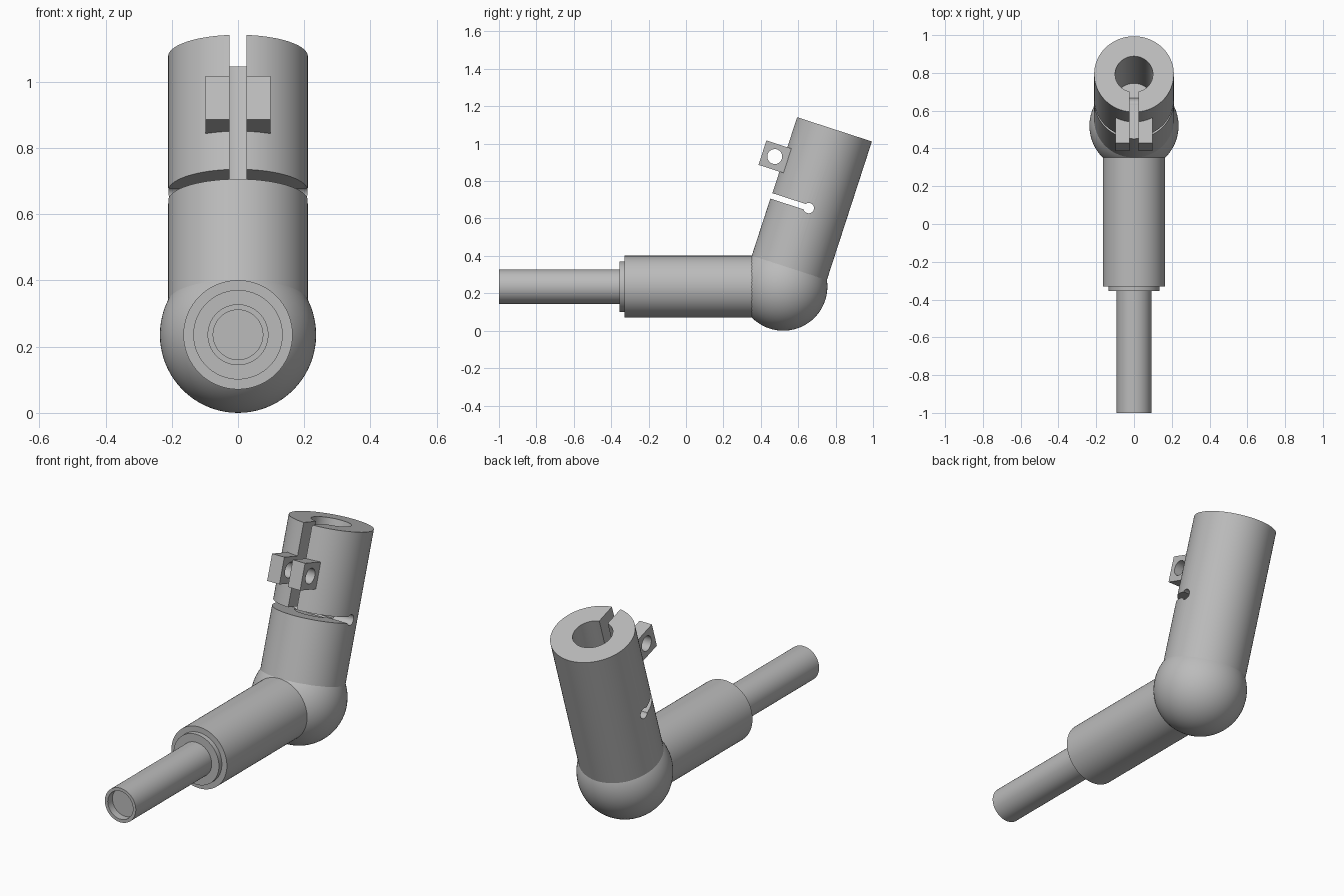
import bpy, bmesh, math
from mathutils import Matrix, Vector

cube = bpy.data.objects.get("Cube")
if cube:
    bpy.data.objects.remove(cube, do_unlink=True)

# One plain grey for every part
grey = bpy.data.materials.new("light grey")
grey.use_nodes = True
colour = (0.5, 0.5, 0.5, 1)
grey.diffuse_color = colour
grey.node_tree.nodes["Principled BSDF"].inputs["Base Color"].default_value = colour

# Both arms start at the ball centre
BALL = 0.236
centre = Matrix.Translation((0, 0.52, BALL))
socket_frame = centre @ Matrix.Rotation(math.radians(-18), 4, 'X')
arm_frame = centre @ Matrix.Rotation(math.radians(90), 4, 'X')


def finish(name, bm, frame):
    bmesh.ops.recalc_face_normals(bm, faces=bm.faces)
    bm.transform(frame)
    mesh = bpy.data.meshes.new(name)
    bm.to_mesh(mesh)
    bm.free()
    mesh.materials.append(grey)
    obj = bpy.data.objects.new(name, mesh)
    bpy.context.collection.objects.link(obj)
    return obj


def lathe(name, profile, frame, steps=72):
    """Spin (radius, height) points about the local z axis."""
    bm = bmesh.new()
    verts = [bm.verts.new((r, 0, z)) for r, z in profile]
    edges = [bm.edges.new(pair) for pair in zip(verts, verts[1:])]
    bmesh.ops.spin(bm, geom=verts + edges, axis=(0, 0, 1), cent=(0, 0, 0),
                   angle=math.tau, steps=steps)
    bmesh.ops.remove_doubles(bm, verts=bm.verts, dist=1e-5)
    return finish(name, bm, frame)


def box(name, low, high, frame):
    low, high = Vector(low), Vector(high)
    bm = bmesh.new()
    bmesh.ops.create_cube(bm, size=1, matrix=Matrix.Translation((low + high) / 2)
                          @ Matrix.Diagonal((*(high - low), 1)))
    return finish(name, bm, frame)


def cross_pin(name, radius, y, z, frame):
    """Solid cylinder lying along x."""
    bm = bmesh.new()
    bmesh.ops.create_cone(bm, cap_ends=True, segments=40, radius1=radius, radius2=radius,
                          depth=1, matrix=Matrix.Translation((0, y, z))
                          @ Matrix.Rotation(math.pi / 2, 4, 'Y'))
    return finish(name, bm, frame)


def activate(obj):
    bpy.ops.object.select_all(action='DESELECT')
    obj.select_set(True)
    bpy.context.view_layer.objects.active = obj


def cut(obj, cutter):
    cutter.hide_render = True
    mod = obj.modifiers.new("cut", 'BOOLEAN')
    mod.operation = 'DIFFERENCE'
    mod.solver = 'EXACT'
    mod.object = cutter
    activate(obj)
    bpy.ops.object.modifier_apply(modifier=mod.name)
    bpy.data.objects.remove(cutter, do_unlink=True)


# Ball joint
bm = bmesh.new()
bmesh.ops.create_uvsphere(bm, u_segments=72, v_segments=36, radius=BALL)
ball = finish("ball_joint", bm, centre)

# Stepped arm with a shallow recess in the rod end
arm = lathe("stepped_arm", [(0, 0), (0.165, 0), (0.165, 0.85), (0.135, 0.85),
                            (0.135, 0.875), (0.092, 0.875), (0.092, 1.52),
                            (0.075, 1.52), (0.075, 1.48), (0, 1.48)], arm_frame)

# Bored clamp socket
TOP, SLIT = 0.884, 0.025
socket = lathe("clamp_socket", [(0, 0), (0.211, 0), (0.211, TOP), (0.1, TOP),
                                (0.1, 0.42), (0, 0.42)], socket_frame)

# Vertical slit, half-depth cross cut and its round relief hole
cut(socket, box("slit_cutter", (-SLIT, -0.4, 0.43), (SLIT, -0.03, 1), socket_frame))
cut(socket, box("cross_cutter", (-0.4, -0.4, 0.426), (0.4, 0, 0.457), socket_frame))
cut(socket, cross_pin("relief_cutter", 0.028, 0, 0.441, socket_frame))

# Drilled clamp lugs either side of the slit
lugs = []
for side, name in ((1, "left"), (-1, "right")):
    xs = sorted((side * SLIT, side * 0.098))
    lug = box(name + "_clamp_lug", (xs[0], -0.327, 0.578), (xs[1], -0.15, 0.715), socket_frame)
    cut(lug, cross_pin("bolt_cutter", 0.04, -0.258, 0.647, socket_frame))
    lugs.append(lug)

# Smooth round faces, crisp edges
for obj in [ball, arm, socket] + lugs:
    activate(obj)
    bpy.ops.object.shade_smooth_by_angle(angle=math.radians(30))
